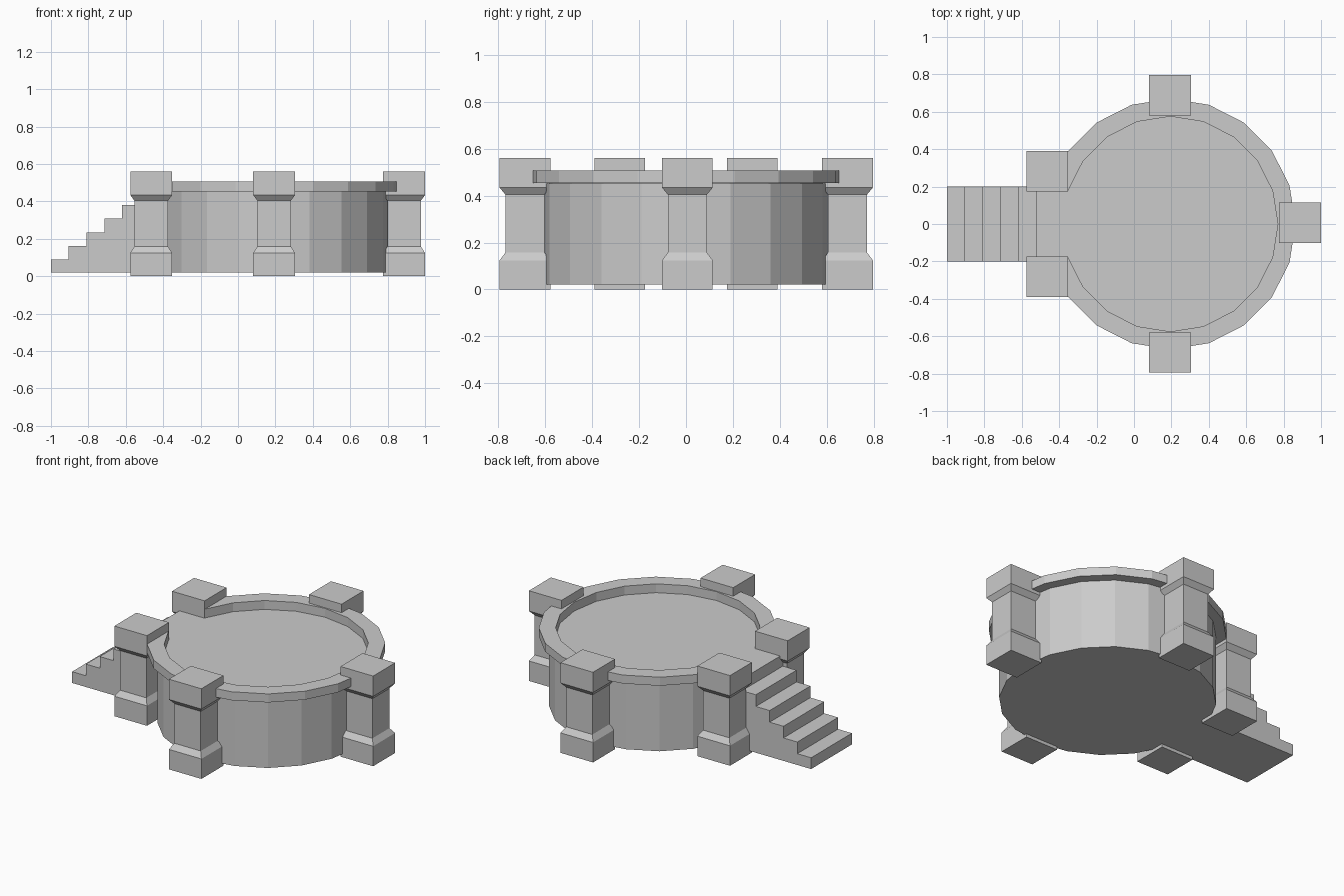
import bpy, math

if "Cube" in bpy.data.objects:
    bpy.data.objects.remove(bpy.data.objects["Cube"])

CX = 0.194          # platform centre in x
SIDES = 20
FLOOR, WALL_BOTTOM = 0.452, 0.02


def make(name, verts, faces):
    mesh = bpy.data.meshes.new(name)
    mesh.from_pydata(verts, [], faces)
    mesh.update()
    obj = bpy.data.objects.new(name, mesh)
    bpy.context.collection.objects.link(obj)
    return obj


def loft(name, rings):
    """Closed solid through equal-length counter-clockwise rings, capped at both ends."""
    n = len(rings[0])
    verts = [v for ring in rings for v in ring]
    faces = [tuple(reversed(range(n))), tuple(range(len(verts) - n, len(verts)))]
    for k in range(len(rings) - 1):
        for i in range(n):
            j = (i + 1) % n
            faces.append((k * n + i, k * n + j, (k + 1) * n + j, (k + 1) * n + i))
    return make(name, verts, faces)


def polar(r, i, z):
    a = 2 * math.pi * i / SIDES
    return (CX + r * math.cos(a), r * math.sin(a), z)


# Round platform body
loft("platform", [[polar(0.612, i, z) for i in range(SIDES)]
                  for z in (WALL_BOTTOM, FLOOR)])

# Raised rim, open for two segments at the stairs
section = [(0.575, 0.44), (0.575, 0.507), (0.67, 0.507), (0.67, 0.454), (0.60, 0.454), (0.60, 0.44)]
loft("rim", [[polar(r, i, z) for r, z in section] for i in range(-9, 10)])

# Pillars: wide base, narrow shaft, wide cap
profile = [(0, 0), (0.124, 0), (0.158, 1), (0.404, 1), (0.434, 0), (0.56, 0)]  # z, narrow?
half = [(0.112, 0.108), (0.09, 0.083)]
corners = [(-1, -1), (1, -1), (1, 1), (-1, 1)]
pillars = {
    "back_pillar": (0.193, 0.689), "front_pillar": (0.193, -0.687),
    "right_pillar": (0.888, 0.006),
    "stair_pillar_back": (-0.464, 0.283), "stair_pillar_front": (-0.464, -0.283),
}
for name, (px, py) in pillars.items():
    loft(name, [[(px + sx * half[t][0], py + sy * half[t][1], z) for sx, sy in corners]
                for z, t in profile])

# Stairs: stepped side profile extruded across y, top step level with the floor
steps = 6
run, rise = 0.095, (FLOOR - 0.09) / (steps - 1)
outline = [(-1.0, WALL_BOTTOM)]
for s in range(steps):
    x0 = -1.0 + s * run
    x1 = x0 + run if s < steps - 1 else -0.385
    outline += [(x0, 0.09 + s * rise), (x1, 0.09 + s * rise)]
outline.append((-0.385, WALL_BOTTOM))
loft("stairs", [[(x, y, z) for x, z in outline] for y in (-0.2, 0.2)])

# Make all normals point outwards
import bmesh
for obj in bpy.context.collection.objects:
    bm = bmesh.new()
    bm.from_mesh(obj.data)
    bmesh.ops.recalc_face_normals(bm, faces=bm.faces)
    bm.to_mesh(obj.data)
    bm.free()
